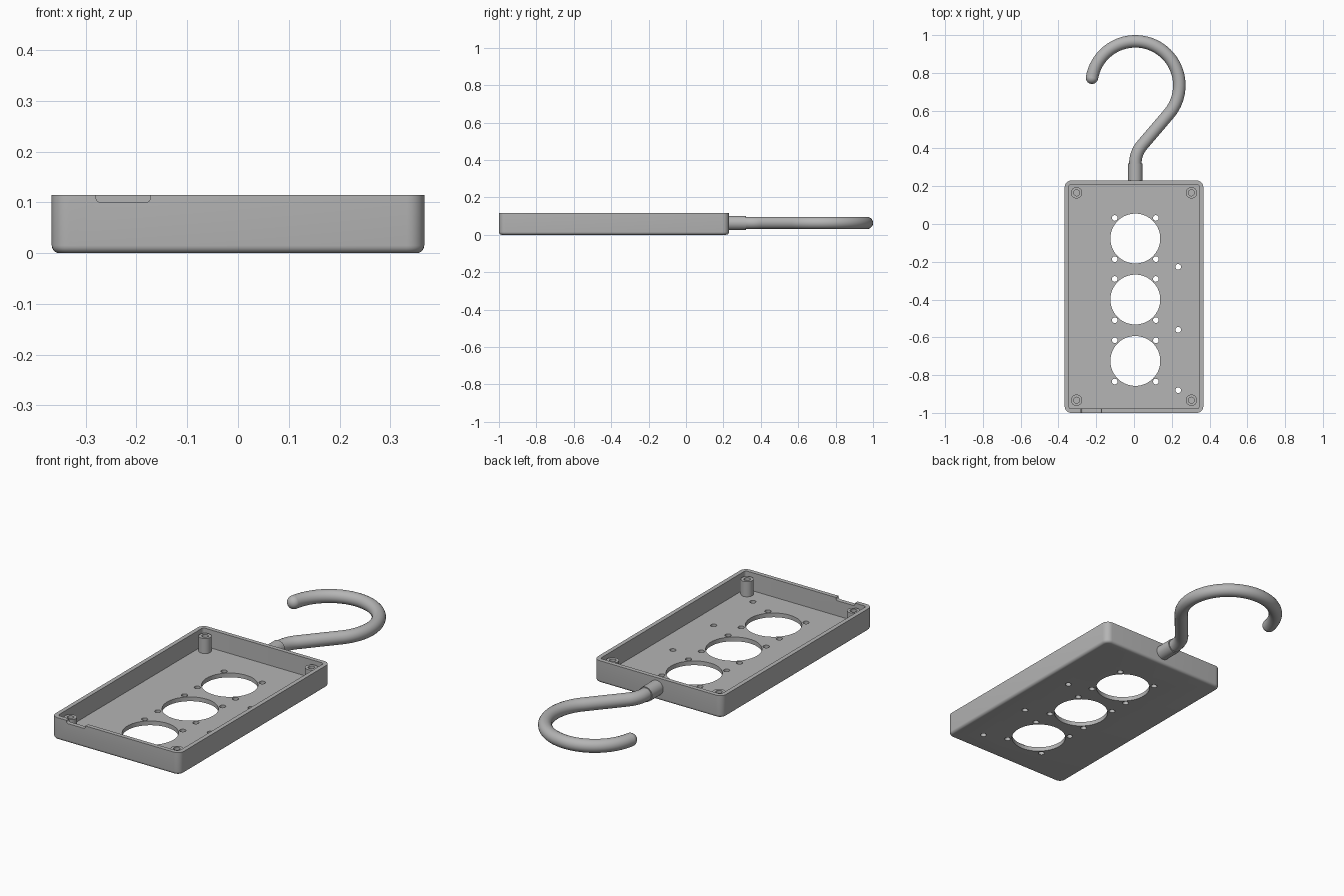
import bpy, bmesh
from math import sin, cos, radians
from mathutils import Matrix, Vector

old = bpy.data.objects.get("Cube")
if old:
    bpy.data.objects.remove(old)

GREY = (0.46, 0.46, 0.46, 1)
mat = bpy.data.materials.new("grey plastic")
mat.use_nodes = True
mat.diffuse_color = GREY
mat.node_tree.nodes["Principled BSDF"].inputs["Base Color"].default_value = GREY


def finish(name, bm):
    mesh = bpy.data.meshes.new(name)
    bm.to_mesh(mesh)
    bm.free()
    mesh.materials.append(mat)
    ob = bpy.data.objects.new(name, mesh)
    bpy.context.collection.objects.link(ob)
    return ob


def activate(ob):
    bpy.ops.object.select_all(action='DESELECT')
    ob.select_set(True)
    bpy.context.view_layer.objects.active = ob


def smooth(ob):
    activate(ob)
    bpy.ops.object.shade_smooth_by_angle(angle=radians(35))


def block(name, lo, hi, corner, axis=2, bottom=0):
    """Box between two corners, rounded along one axis and round the bottom."""
    lo, hi = Vector(lo), Vector(hi)
    bm = bmesh.new()
    bmesh.ops.create_cube(bm, size=1, matrix=Matrix.Translation((lo + hi) / 2)
                          @ Matrix.Diagonal((*(hi - lo), 1)))

    def along(e):
        return abs((e.verts[0].co - e.verts[1].co).normalized()[axis]) > 0.9
    bmesh.ops.bevel(bm, geom=[e for e in bm.edges if along(e)], offset=corner,
                    segments=6, profile=0.5, affect='EDGES')
    if bottom:
        rim = [e for e in bm.edges if all(v.co.z < lo.z + 1e-5 for v in e.verts)]
        bmesh.ops.bevel(bm, geom=rim, offset=bottom, segments=5, profile=0.5, affect='EDGES')
    return finish(name, bm)


def rod(bm, x, y, r, z0, z1, sides=32):
    bmesh.ops.create_cone(bm, cap_ends=True, segments=sides, radius1=r, radius2=r,
                          depth=z1 - z0, matrix=Matrix.Translation((x, y, (z0 + z1) / 2)))


def cut(ob, cutter):
    mod = ob.modifiers.new("cut " + cutter.name, 'BOOLEAN')
    mod.operation, mod.solver, mod.object = 'DIFFERENCE', 'EXACT', cutter
    activate(ob)
    bpy.ops.object.modifier_apply(modifier=mod.name)
    bpy.data.objects.remove(cutter)


# Open tray
W, Y0, Y1, H = 0.367, -1.0, 0.23, 0.115
WALL, FLOOR = 0.022, 0.022
MID = 0.007
tray = block("tray", (-W, Y0, 0), (W, Y1, H), 0.034, bottom=0.015)
cut(tray, block("cavity", (-W + WALL, Y0 + WALL, FLOOR), (W - WALL, Y1 - WALL, H + 0.1), 0.012))
# Cable notch in the front wall
cut(tray, block("notch", (-0.28, Y0 - 0.1, 0.1), (-0.172, Y0 + WALL + 0.01, H + 0.1), 0.01, axis=1))

# Three large openings with four screw holes each, and three side holes
holes = bmesh.new()
for y in (-0.077, -0.4, -0.725):
    rod(holes, MID, y, 0.132, -0.1, 0.1, 64)
    for sx in (-1, 1):
        for sy in (-1, 1):
            rod(holes, MID + sx * 0.109, y + sy * 0.109, 0.015, -0.1, 0.1, 20)
for y in (-0.227, -0.56, -0.88):
    rod(holes, 0.234, y, 0.015, -0.1, 0.1, 20)
cut(tray, finish("holes", holes))
smooth(tray)

# Corner screw posts with blind bores
posts, bores = bmesh.new(), bmesh.new()
for x in (-0.304, 0.304):
    for y in (-0.933, 0.165):
        rod(posts, x, y, 0.03, FLOOR - 0.002, 0.1)
        rod(bores, x, y, 0.016, FLOOR + 0.005, 0.2, 24)
screw_posts = finish("screw_posts", posts)
cut(screw_posts, finish("bores", bores))
smooth(screw_posts)

# Collar joining the hook to the back wall
HZ = 0.063
bm = bmesh.new()
bmesh.ops.create_cone(bm, cap_ends=True, segments=40, radius1=0.038, radius2=0.038, depth=0.1,
                      matrix=Matrix.Translation((MID, 0.27, HZ)) @ Matrix.Rotation(radians(90), 4, 'X'))
smooth(finish("hook_collar", bm))

# Hook: short bend, straight run, then a large arc
R, BEND, TUBE = 0.233, 0.15, 0.033
CY = 0.734
path = [(MID, 0.3)]
path += [(MID + BEND * (1 - cos(radians(a))), 0.32 + BEND * sin(radians(a))) for a in range(0, 41, 5)]
path += [(MID + R * cos(radians(a)), CY + R * sin(radians(a))) for a in range(-40, 171, 5)]
curve = bpy.data.curves.new("hook", 'CURVE')
curve.dimensions = '3D'
curve.bevel_depth, curve.bevel_resolution, curve.use_fill_caps = TUBE, 8, True
line = curve.splines.new('POLY')
line.points.add(len(path) - 1)
for p, (x, y) in zip(line.points, path):
    p.co = (x, y, HZ, 1)
curve.materials.append(mat)
hook = bpy.data.objects.new("hook", curve)
bpy.context.collection.objects.link(hook)
activate(hook)
bpy.ops.object.convert(target='MESH')
smooth(bpy.context.view_layer.objects.active)

# Rounded tip
bm = bmesh.new()
bmesh.ops.create_uvsphere(bm, u_segments=32, v_segments=16, radius=TUBE,
                          matrix=Matrix.Translation((*path[-1], HZ)))
smooth(finish("hook_tip", bm))
